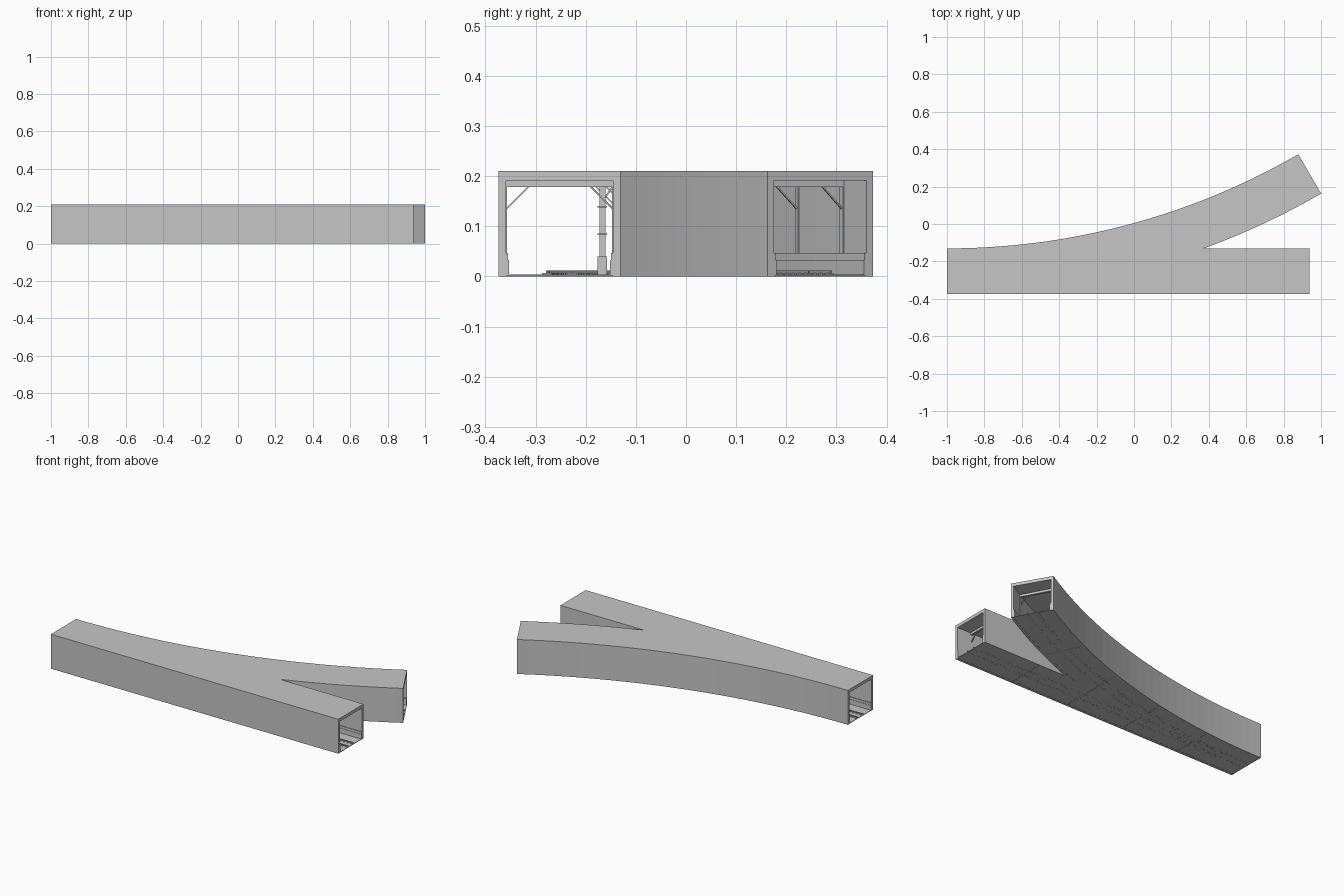
import bpy, bmesh
from math import sin, cos, radians, sqrt, asin, acos
from mathutils import Vector

cube = bpy.data.objects.get("Cube")
if cube:
    bpy.data.objects.remove(cube)

# Layout: straight tunnel along x, branch bending towards +y about one centre
CX, CY = -1.0, 3.627
R_MID, HALF, WALL = 3.879, 0.1215, 0.015
TURN = radians(30)
X0, X1 = -1.0, 0.938
Y_MID = CY - R_MID
HEIGHT, CEIL, BEAM = 0.21, 0.191, 0.178


def material(name, grey):
    m = bpy.data.materials.new(name)
    m.use_nodes = True
    colour = (grey, grey, grey, 1)
    m.diffuse_color = colour
    m.node_tree.nodes["Principled BSDF"].inputs["Base Color"].default_value = colour
    return m


CONCRETE = material("concrete grey", 0.565)
STEEL = material("rail steel", 0.35)


def on_arc(r, t):
    return Vector((CX + r * sin(t), CY - r * cos(t)))


def arc(r, t0, t1, n=28):
    return [on_arc(r, t0 + (t1 - t0) * i / n) for i in range(n + 1)]


def band(r0, r1, t0=0.0, t1=TURN):
    return arc(r0, t0, t1) + arc(r1, t1, t0)


def rect(x0, y0, x1, y1):
    return [(x0, y0), (x1, y0), (x1, y1), (x0, y1)]


def extrude(bm, ring, offset):
    low = [bm.verts.new(p) for p in ring]
    high = [bm.verts.new(Vector(p) + offset) for p in ring]
    bm.faces.new(low)
    bm.faces.new(high)
    for i in range(len(ring)):
        j = (i + 1) % len(ring)
        bm.faces.new((low[i], low[j], high[j], high[i]))


def finish(bm, name, mat):
    bmesh.ops.recalc_face_normals(bm, faces=bm.faces)
    me = bpy.data.meshes.new(name)
    bm.to_mesh(me)
    bm.free()
    me.materials.append(mat)
    bpy.context.collection.objects.link(bpy.data.objects.new(name, me))


def plan_part(name, mat, outlines, z0, z1):
    """Extrude plan outlines upwards from z0 to z1."""
    bm = bmesh.new()
    for pts in outlines:
        extrude(bm, [(p[0], p[1], z0) for p in pts], Vector((0, 0, z1 - z0)))
    finish(bm, name, mat)


def section_part(name, mat, sections):
    """Extrude upright profiles; each is (profile, start, direction, thickness)."""
    bm = bmesh.new()
    for profile, start, d, thick in sections:
        side = Vector((-d.y, d.x, 0)) * thick
        ring = [Vector((*(start + d * u), z)) - side / 2 for u, z in profile]
        extrude(bm, ring, side)
    finish(bm, name, mat)


def outline(inset):
    """Whole forked plan, with its side walls moved inwards."""
    h = HALF - inset
    fork = acos((R_MID - h) / (R_MID + h))
    return ([(X0, Y_MID - h), (X1, Y_MID - h), (X1, Y_MID + h)]
            + arc(R_MID + h, fork, TURN) + arc(R_MID - h, TURN, 0))


def wedge(inset):
    """V-shaped wall where the two tunnels part."""
    h = HALF - inset
    inner = acos((R_MID - h) / (R_MID + h))
    outer = acos((R_MID - HALF) / (R_MID + HALF))
    return ([(X1, Y_MID + h)] + arc(R_MID + h, inner, TURN)
            + arc(R_MID + HALF, TURN, outer) + [(X1, Y_MID + HALF)])


def side_walls(inset):
    return [rect(X0, Y_MID - HALF, X1, Y_MID - HALF + inset),
            band(R_MID - HALF, R_MID - HALF + inset), wedge(inset)]


# Shell
plan_part("roof_slab", CONCRETE, [outline(0)], CEIL, HEIGHT)
plan_part("side_walls", CONCRETE, side_walls(WALL), 0, CEIL)
plan_part("wall_ledges", CONCRETE, side_walls(WALL + 0.004), 0.001, 0.047)
plan_part("ledge_toes", CONCRETE, side_walls(WALL + 0.006), 0.001, 0.033)
plan_part("floor_slab", CONCRETE, [outline(WALL)], 0.001, 0.004)

# Ceiling ribs with wall posts and diagonal struts
INNER = HALF - WALL
FORK_X = on_arc(R_MID + INNER, acos((R_MID - INNER) / (R_MID + INNER))).x


def north_limit(x):
    if x > FORK_X:
        return Y_MID + INNER
    return CY - sqrt((R_MID - INNER) ** 2 - (x - CX) ** 2)


spans = []
RIBS = 10
for i in range(RIBS):
    x = X0 + (X1 - X0) * (i + 0.5) / RIBS
    spans.append((Vector((x, Y_MID - INNER)), Vector((x, north_limit(x)))))
for i in range(6, RIBS):
    t = TURN * (i + 0.5) / RIBS
    spans.append((on_arc(R_MID + INNER, t), on_arc(R_MID - INNER, t)))

ribs, struts = [], []
for a, b in spans:
    d = (b - a).normalized()
    w = (b - a).length
    ribs.append(([(0, 0.04), (0.002, 0.04), (0.002, BEAM), (w - 0.002, BEAM),
                  (w - 0.002, 0.04), (w, 0.04), (w, CEIL), (0, CEIL)], a, d, 0.014))
    for start, way in ((a, d), (b, -d)):
        struts.append(([(0.001, 0.133), (0.001, 0.137), (0.042, BEAM), (0.046, BEAM)],
                       start, way, 0.005))
section_part("ceiling_ribs", CONCRETE, ribs)
section_part("corner_struts", CONCRETE, struts)

# Columns between the tracks, with collars and arms
COL_Y = -0.167
columns, collars, arms = [], [], []
for x in (0.16, 0.26, 0.35):
    columns.append(rect(x - 0.006, COL_Y - 0.006, x + 0.006, COL_Y + 0.006))
    collars.append(rect(x - 0.009, COL_Y - 0.009, x + 0.009, COL_Y + 0.009))
    arms.append(([(0.004, 0.152), (0.004, 0.157), (0.018, BEAM), (0.022, BEAM)],
                 Vector((x, COL_Y)), Vector((0, 1)), 0.005))
plan_part("columns", CONCRETE, columns, 0.004, BEAM)
plan_part("column_bases", CONCRETE, collars, 0.004, 0.04)
for n, z in enumerate((0.083, 0.137)):
    plan_part("column_collar_%d" % (n + 1), CONCRETE, collars, z, z + 0.003)
section_part("column_arms", CONCRETE, arms)

# Tracks: bearing blocks reach through the floor, rails run on top
blocks, rails = [], []
COUNT = 80
DA = 0.005 / R_MID
for off in (-0.025, 0.025):
    for i in range(COUNT):
        x = X0 + (X1 - X0) * (i + 0.5) / COUNT
        y = Y_MID + off
        blocks.append(rect(x - 0.005, y - 0.01, x + 0.005, y + 0.01))
        t = TURN * (i + 0.5) / COUNT
        blocks.append([on_arc(R_MID + off + s * 0.01, t + q * DA)
                       for s, q in ((-1, -1), (-1, 1), (1, 1), (1, -1))])
    rails.append(rect(X0, Y_MID + off - 0.002, X1, Y_MID + off + 0.002))
    rails.append(band(R_MID + off - 0.002, R_MID + off + 0.002))
plan_part("rail_blocks", CONCRETE, blocks, 0.0004, 0.007)
plan_part("rails", STEEL, rails, 0.006, 0.012)

# Thin joints between floor sections
joints = []
for i in range(1, 5):
    x = X0 + (X1 - X0) * i / 5
    joints.append(rect(x - 0.002, Y_MID - INNER, x + 0.002, north_limit(x)))
t = asin((X1 - X0) * 0.8 / R_MID)
joints.append(band(R_MID - INNER, R_MID + INNER, t - 0.0005, t + 0.0005))
plan_part("floor_joints", CONCRETE, joints, 0.0, 0.002)
